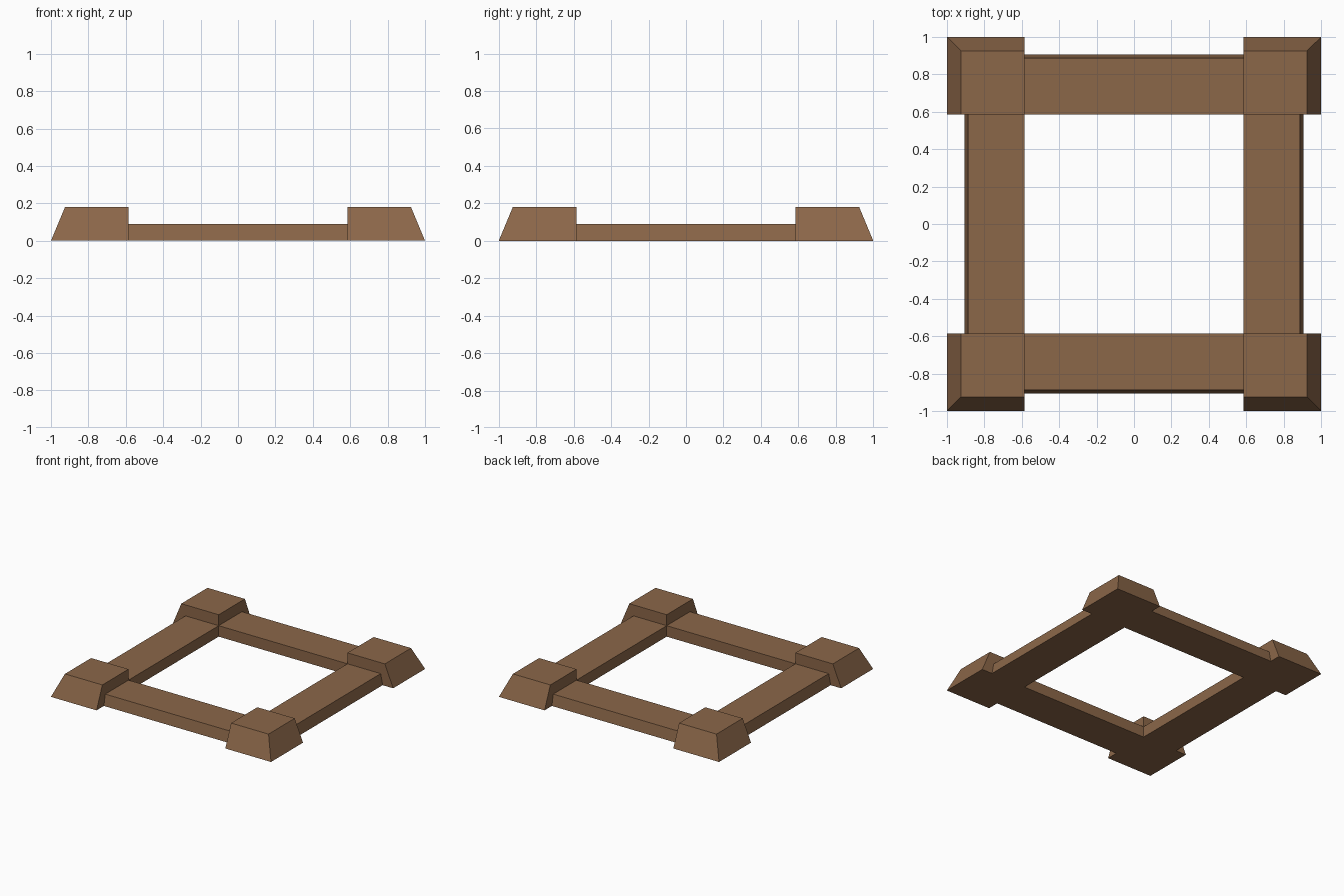
import bpy, bmesh
from math import pi
from mathutils import Matrix

default = bpy.data.objects.get("Cube")
if default:
    bpy.data.objects.remove(default, do_unlink=True)

INNER = 0.585  # inner edge of the frame

wood = bpy.data.materials.new("brown_wood")
wood.use_nodes = True
colour = (0.26, 0.135, 0.066, 1)
wood.diffuse_color = colour
wood.node_tree.nodes["Principled BSDF"].inputs["Base Color"].default_value = colour


def tapered_box(name, low, high, height, taper_x, taper_y, turn):
    """Box on the ground whose outer top edges lean inward, turned about z."""
    bm = bmesh.new()
    bmesh.ops.create_cube(bm, size=1)
    for v in bm.verts:
        right, back, top = (c > 0 for c in v.co)
        v.co.x = high[0] - taper_x * top if right else low[0]
        v.co.y = high[1] - taper_y * top if back else low[1]
        v.co.z = height if top else 0
    bmesh.ops.rotate(bm, verts=bm.verts, matrix=Matrix.Rotation(turn, 3, "Z"))
    mesh = bpy.data.meshes.new(name)
    bm.to_mesh(mesh)
    bm.free()
    mesh.materials.append(wood)
    bpy.context.collection.objects.link(bpy.data.objects.new(name, mesh))


# Four corner blocks, each followed by the rail beside it
corners = ("back_left", "back_right", "front_right", "front_left")
sides = ("back", "right", "front", "left")
for i in range(4):
    turn = i * pi / 2
    tapered_box(corners[i] + "_corner_block", (INNER, INNER), (1, 1),
                0.18, 0.075, 0.075, turn)
    tapered_box(sides[i] + "_rail", (-INNER, INNER), (INNER, 0.905),
                0.09, 0, 0.018, turn)
